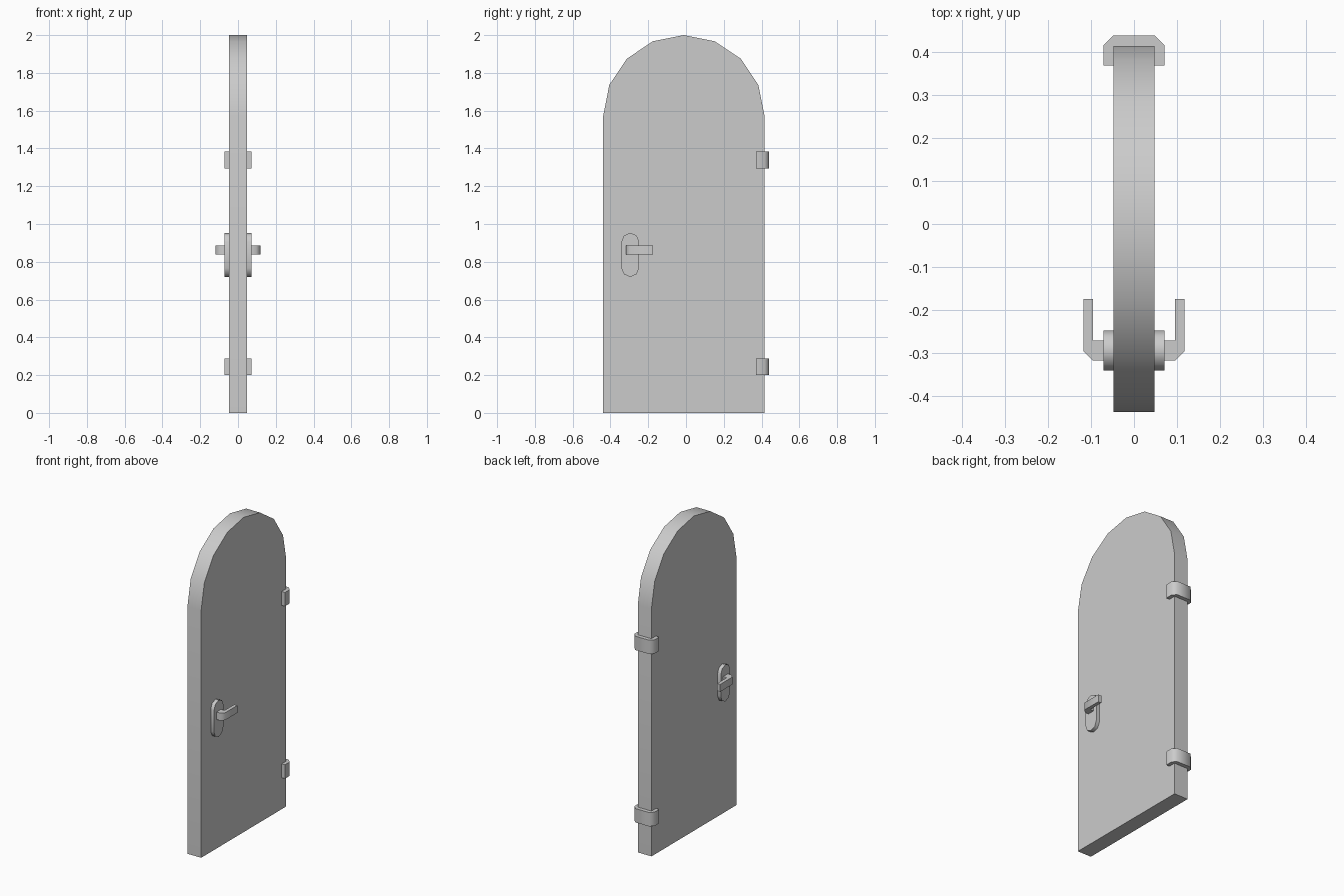
import bpy, bmesh
from math import sin, cos, pi, radians
from mathutils import Vector

if "Cube" in bpy.data.objects:
    bpy.data.objects.remove(bpy.data.objects["Cube"])


def arc(cx, cy, r, a0, a1, n):
    return [(cx + r * cos(a0 + (a1 - a0) * i / n),
             cy + r * sin(a0 + (a1 - a0) * i / n)) for i in range(n + 1)]


def extrude(name, profile, axis, lo, hi):
    """Extrude a 2D outline along X (outline is y,z) or Z (outline is x,y)."""
    bm = bmesh.new()
    if axis == 'X':
        pts = [(lo, a, b) for a, b in profile]
        step = Vector((hi - lo, 0, 0))
    else:
        pts = [(a, b, lo) for a, b in profile]
        step = Vector((0, 0, hi - lo))
    face = bm.faces.new([bm.verts.new(p) for p in pts])
    new = bmesh.ops.extrude_face_region(bm, geom=[face], use_keep_orig=True)['geom']
    bmesh.ops.translate(bm, vec=step, verts=[g for g in new if isinstance(g, bmesh.types.BMVert)])
    bmesh.ops.recalc_face_normals(bm, faces=bm.faces[:])
    mesh = bpy.data.meshes.new(name)
    bm.to_mesh(mesh)
    bm.free()
    obj = bpy.data.objects.new(name, mesh)
    bpy.context.collection.objects.link(obj)
    bpy.ops.object.select_all(action='DESELECT')
    obj.select_set(True)
    bpy.context.view_layer.objects.active = obj
    bpy.ops.object.shade_smooth_by_angle(angle=radians(50))
    return obj


T = 0.048               # half thickness of the door
YC, R = -0.0115, 0.427  # arch centre and radius

# Arched door panel
panel = [(YC - R, 0), (YC + R, 0)] + arc(YC, 2 - R, R, 0, pi, 8)
extrude("door_panel", panel, 'X', -T, T)

# Hinge clips wrapped around the hinge edge
edge = YC + R
half = [(T, 0.37), (0.071, 0.37), (0.071, 0.417), (0.048, 0.44)]
clip = half + [(-x, y) for x, y in reversed(half)] + [(-T, edge), (T, edge)]
for name, z in (("lower_hinge", 0.2), ("upper_hinge", 1.295)):
    extrude(name, clip, 'Z', z, z + 0.088)

# Handle plate and bent lever on both faces
plate = arc(-0.295, 0.906, 0.047, 0, pi, 4) + arc(-0.295, 0.767, 0.047, pi, 2 * pi, 4)
lever = [(0.071, -0.318), (0.097, -0.318), (0.118, -0.297), (0.118, -0.175),
         (0.096, -0.175), (0.096, -0.272), (0.071, -0.272)]
for side, s in (("right", 1), ("left", -1)):
    extrude(side + "_handle_plate", plate, 'X', s * T, s * 0.071)
    extrude(side + "_lever", [(s * x, y) for x, y in lever], 'Z', 0.839, 0.886)
